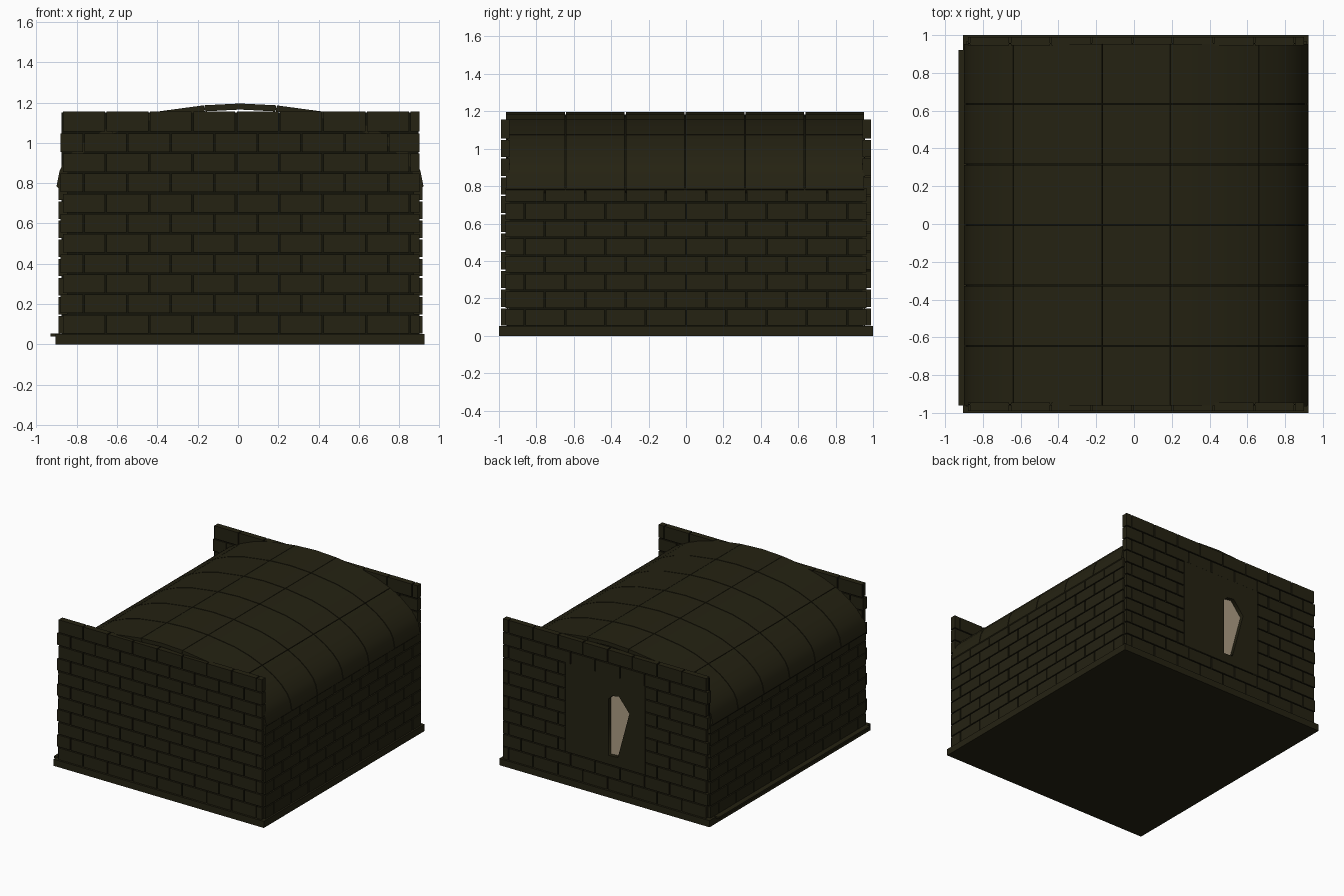
import bpy, bmesh

cube = bpy.data.objects.get("Cube")
if cube:
    bpy.data.objects.remove(cube, do_unlink=True)


def material(name, rgb):
    m = bpy.data.materials.new(name)
    m.use_nodes = True
    m.diffuse_color = (*rgb, 1)
    bsdf = m.node_tree.nodes["Principled BSDF"]
    bsdf.inputs["Base Color"].default_value = (*rgb, 1)
    bsdf.inputs["Roughness"].default_value = 0.9
    return m


STONE = material("dark olive stone", (0.018, 0.016, 0.006))
MORTAR = material("shadowed mortar", (0.007, 0.007, 0.003))
BEIGE = material("pale beige", (0.42, 0.34, 0.23))
GAP = 0.004  # half the joint width


def add_box(bm, lo, hi):
    verts = bmesh.ops.create_cube(bm, size=1)["verts"]
    for v in verts:
        v.co = [(a + b) / 2 + c * (b - a) for a, b, c in zip(lo, hi, v.co)]


def finish(bm, name, mat):
    bmesh.ops.recalc_face_normals(bm, faces=bm.faces)
    mesh = bpy.data.meshes.new(name)
    bm.to_mesh(mesh)
    bm.free()
    mesh.materials.append(mat)
    obj = bpy.data.objects.new(name, mesh)
    bpy.context.collection.objects.link(obj)
    return obj


def box(name, lo, hi, mat):
    bm = bmesh.new()
    add_box(bm, lo, hi)
    return finish(bm, name, mat)


def brick_wall(name, along_x, u0, u1, joint, d0, d1, zs, blank=None):
    """Running-bond wall from u0 to u1, d0 to d1 deep, with an optional blank panel."""
    bm = bmesh.new()
    pitch = 0.2155
    for row, (za, zb) in enumerate(zip(zs, zs[1:])):
        start = joint + (row % 2) * pitch / 2 - 6 * pitch
        for i in range(13):
            a, b = max(start + i * pitch, u0), min(start + (i + 1) * pitch, u1)
            spans = [(a, b)]
            if blank and za > blank[2] - 0.01 and zb < blank[3] + 0.01:
                spans = [(a, min(b, blank[0])), (max(a, blank[1]), b)]
            for s, e in spans:
                if e - s < 0.02:
                    continue
                s += GAP if s > u0 else 0
                e -= GAP if e < u1 else 0
                top = zb if row == len(zs) - 2 else zb - 2 * GAP
                if along_x:
                    add_box(bm, (s, d0, za), (e, d1, top))
                else:
                    add_box(bm, (d0, s, za), (d1, e, top))
    return finish(bm, name, STONE)


# Base slab and the low ledge along one side
box("base_slab", (-0.905, -1, 0), (0.925, 1, 0.052), STONE)
box("side_ledge", (-0.93, -0.96, 0.04), (-0.88, 0.92, 0.055), STONE)

# End walls, rising above the roof as parapets
end_rows = [0.055 + 0.1 * i for i in range(12)]
panel = (-0.335, 0.355, 0.255, 0.955)
brick_wall("front_wall", True, -0.88, 0.9, -0.01, -0.99, -0.945, end_rows)
brick_wall("back_wall", True, -0.88, 0.9, -0.01, 0.945, 0.99, end_rows, panel)
for name, y in (("front_mortar", -0.957), ("back_mortar", 0.953)):
    box(name, (-0.875, y, 0.05), (0.895, y + 0.004, 1.15), MORTAR)

# Side walls
side_rows = [0.055 + 0.0945 * i for i in range(8)] + [0.79]
brick_wall("left_wall", False, -0.965, 0.965, -0.0, 0.87, 0.915, side_rows)
brick_wall("right_wall", False, -0.965, 0.965, -0.0, -0.89, -0.845, side_rows)
box("left_mortar", (0.88, -0.95, 0.05), (0.9, 0.95, 0.785), MORTAR)
box("right_mortar", (-0.875, -0.95, 0.05), (-0.855, 0.95, 0.785), MORTAR)

# Plain back panel with an angular niche cut through it
niche = [(-0.02, 0.325), (-0.1, 0.33), (-0.2, 0.7), (-0.11, 0.81), (-0.05, 0.8), (-0.02, 0.77)]
l, r, b, t = panel
outline = [(l, b), (r, b), (r, t), (l, t)]
curve = bpy.data.curves.new("back_panel", "CURVE")
curve.dimensions = "2D"
curve.fill_mode = "BOTH"
curve.extrude = 0.0215
for loop in (outline, niche):
    spline = curve.splines.new("POLY")
    spline.points.add(len(loop) - 1)
    spline.use_cyclic_u = True
    for p, (x, z) in zip(spline.points, loop):
        p.co = (x, z, 0, 1)
curve.materials.append(STONE)
back_panel = bpy.data.objects.new("back_panel", curve)
back_panel.rotation_euler = (1.5707963, 0, 0)
back_panel.location = (0, 0.968, 0)
bpy.context.collection.objects.link(back_panel)

# Pale plate at the back of the niche
bm = bmesh.new()
bm.faces.new([bm.verts.new((x, 0.959, z)) for x, z in niche])
plate = finish(bm, "niche_plate", BEIGE)
if plate.data.polygons[0].normal.y < 0:
    plate.data.flip_normals()

# Barrel roof: curved stone panels over a dark lining
half = [(0, 1.195), (0.18, 1.186), (0.41, 1.155), (0.54, 1.12), (0.65, 1.075), (0.75, 1.02),
        (0.82, 0.965), (0.87, 0.91), (0.895, 0.86), (0.91, 0.785)]
CX = 0.01


def roof_strip(bm, pts, y0, y1, thick):
    """Extrude a piece of the roof profile along y with some thickness."""
    rings = []
    for y in (y0, y1):
        outer = [bm.verts.new((CX + x, y, z)) for x, z in pts]
        inner = [bm.verts.new((CX + x * (1 - thick), y, z - thick)) for x, z in pts]
        rings.append(outer + inner[::-1])
    n = len(rings[0])
    for i in range(n):
        j = (i + 1) % n
        bm.faces.new((rings[0][i], rings[0][j], rings[1][j], rings[1][i]))
    m = len(pts)
    for ring in rings:
        for i in range(m - 1):
            bm.faces.new((ring[i], ring[i + 1], ring[n - 2 - i], ring[n - 1 - i]))


full = [(-x, z) for x, z in half[:0:-1]] + half
cuts = [0, 5, 8, 10, 13, 18]
bm = bmesh.new()
for k in range(6):
    y0 = -0.965 + 0.32 * k
    for a, c in zip(cuts, cuts[1:]):
        pts = full[a:c + 1]
        # Narrow each panel slightly so that a joint shows
        if a > 0:
            (xa, za), (xb, zb) = pts[0], pts[1]
            pts[0] = (xa + 0.003, za + (zb - za) * 0.003 / (xb - xa))
        roof_strip(bm, pts, y0 + 0.003, y0 + 0.317, 0.03)
roof = finish(bm, "roof_panels", STONE)

bm = bmesh.new()
roof_strip(bm, [(x * 0.985, z - 0.012) for x, z in full], -0.955, 0.945, 0.01)
finish(bm, "roof_lining", MORTAR)

# Soft shading across the vault, sharp at the panel edges
bpy.ops.object.select_all(action="DESELECT")
roof.select_set(True)
bpy.context.view_layer.objects.active = roof
bpy.ops.object.shade_smooth_by_angle(angle=0.5)
